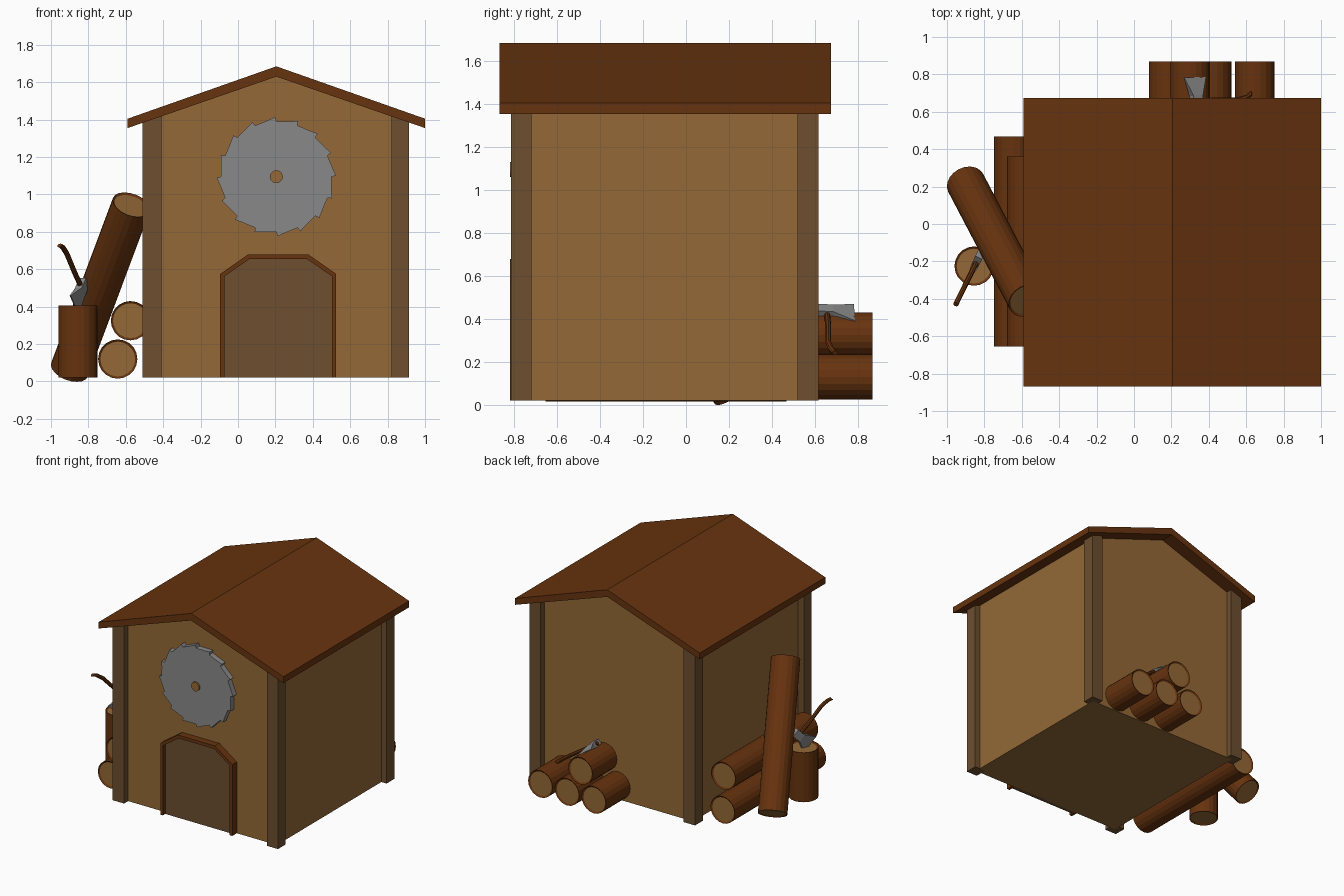
import bpy, bmesh, math
from mathutils import Vector

if "Cube" in bpy.data.objects:
    bpy.data.objects.remove(bpy.data.objects["Cube"])


def material(name, rgb):
    m = bpy.data.materials.new(name)
    lin = [((c / 255 + 0.055) / 1.055) ** 2.4 for c in rgb]
    m.diffuse_color = (*lin, 1)
    m.use_nodes = True
    m.node_tree.nodes["Principled BSDF"].inputs["Base Color"].default_value = m.diffuse_color
    return m


TAN = material("tan_wood", (148, 105, 55))
DARK = material("dark_timber", (109, 79, 47))
BROWN = material("brown_bark", (103, 51, 14))
STEEL = material("steel_grey", (137, 137, 137))


def finish(bm, name, *mats):
    bmesh.ops.recalc_face_normals(bm, faces=bm.faces)
    mesh = bpy.data.meshes.new(name)
    bm.to_mesh(mesh)
    bm.free()
    for m in mats:
        mesh.materials.append(m)
    ob = bpy.data.objects.new(name, mesh)
    bpy.context.collection.objects.link(ob)
    return ob


def prism(name, profile, y0, y1, mat):
    """Extrude an xz profile along y."""
    bm = bmesh.new()
    face = bm.faces.new([bm.verts.new((x, y0, z)) for x, z in profile])
    ext = bmesh.ops.extrude_face_region(bm, geom=[face])
    verts = [v for v in ext["geom"] if isinstance(v, bmesh.types.BMVert)]
    bmesh.ops.translate(bm, verts=verts, vec=(0, y1 - y0, 0))
    return finish(bm, name, mat)


def log(name, a, b, r=0.105, sides=20):
    """Bark cylinder with slightly sunken pale ends."""
    a, b = Vector(a), Vector(b)
    bm = bmesh.new()
    bmesh.ops.create_cone(bm, cap_ends=True, segments=sides,
                          radius1=r, radius2=r, depth=(b - a).length)
    caps = [f for f in bm.faces if len(f.verts) > 4]
    for f in caps:
        bmesh.ops.inset_region(bm, faces=[f], thickness=0.012, depth=0)
        bmesh.ops.translate(bm, verts=f.verts, vec=-f.normal * 0.008)
        f.material_index = 1
    rot = (b - a).to_track_quat('Z', 'Y').to_matrix().to_4x4()
    bm.transform(rot)
    bmesh.ops.translate(bm, verts=bm.verts, vec=(a + b) / 2)
    return finish(bm, name, BROWN, TAN)


def axe(name, eye, h, b):
    """Axe with handle along h and cutting edge towards b."""
    eye, h = Vector(eye), Vector(h).normalized()
    b = Vector(b)
    b = (b - h * b.dot(h)).normalized()
    n = h.cross(b)
    # head: tapered sections from butt to cutting edge (b offset, half height, half thickness)
    bm = bmesh.new()
    rings = []
    for d, hh, t in [(-0.045, 0.03, 0.02), (0.03, 0.03, 0.02), (0.13, 0.07, 0.003)]:
        rings.append([bm.verts.new(eye + b * d + h * (sh * hh) + n * (sn * t))
                      for sh, sn in [(-1, -1), (1, -1), (1, 1), (-1, 1)]])
    for r0, r1 in zip(rings, rings[1:]):
        for i in range(4):
            j = (i + 1) % 4
            bm.faces.new((r0[i], r0[j], r1[j], r1[i]))
    bm.faces.new(rings[0])
    bm.faces.new(rings[-1])
    finish(bm, name + "_head", STEEL)
    # handle: bent round rod
    bm = bmesh.new()
    rings = []
    for s, off in [(-0.04, 0), (0.12, 0.004), (0.26, 0), (0.32, 0.012), (0.35, 0.03)]:
        c = eye + h * s + b * off
        rings.append([bm.verts.new(c + 0.014 * (b * math.cos(k * math.pi / 4)
                                               + n * math.sin(k * math.pi / 4)))
                      for k in range(8)])
    for r0, r1 in zip(rings, rings[1:]):
        for i in range(8):
            j = (i + 1) % 8
            bm.faces.new((r0[i], r0[j], r1[j], r1[i]))
    bm.faces.new(rings[0])
    bm.faces.new(rings[-1])
    finish(bm, name + "_handle", BROWN)


CX, BASE = 0.205, 0.02
SLOPE = 0.275 / 0.795


def under_roof(x):
    return 1.63 - SLOPE * abs(x - CX)


# House body with gables
xl, xr = -0.46, 0.87
prism("house_walls", [(xl, BASE), (xr, BASE), (xr, under_roof(xr)), (CX, 1.63),
                      (xl, under_roof(xl))], -0.765, 0.57, TAN)

# Gabled roof slab
prism("roof", [(-0.59, 1.355), (CX, 1.63), (1.0, 1.355), (1.0, 1.405), (CX, 1.685),
               (-0.59, 1.405)], -0.87, 0.675, BROWN)

# Corner posts
for sx, x0, x1 in [("left", -0.51, -0.41), ("right", 0.82, 0.915)]:
    for sy, y0, y1 in [("front", -0.815, -0.72), ("back", 0.52, 0.617)]:
        prism(f"{sy}_{sx}_post", [(x0, BASE), (x1, BASE), (x1, under_roof(x1)),
                                  (x0, under_roof(x0))], y0, y1, DARK)

# Door and its frame
DX = 0.215


def arch(w, shoulder, flat, top):
    return [(DX - w, BASE), (DX - w, shoulder), (DX - flat, top),
            (DX + flat, top), (DX + w, shoulder), (DX + w, BASE)]


outer = arch(0.31, 0.575, 0.16, 0.68)
inner = arch(0.288, 0.562, 0.153, 0.655)
prism("door", inner, -0.79, -0.76, DARK)
prism("door_frame", outer + inner[::-1], -0.82, -0.76, BROWN)

# Saw blade with clockwise teeth, and its hub
TEETH, SZ = 16, 1.095
blade = []
for i in range(TEETH):
    a0 = math.pi / 2 - i * math.tau / TEETH
    a1 = a0 - math.tau / TEETH
    for a, r in [(a0, 0.296), (a0 * 0.4 + a1 * 0.6, 0.304), (a1 + 0.02, 0.319)]:
        blade.append((CX + r * math.cos(a), SZ + r * math.sin(a)))
prism("saw_blade", blade, -0.808, -0.76, STEEL)
prism("saw_hub", [(CX + 0.035 * math.cos(k * math.tau / 12),
                   SZ + 0.035 * math.sin(k * math.tau / 12)) for k in range(12)],
      -0.82, -0.76, TAN)

# Logs along the left wall
log("left_log_lower", (-0.643, -0.655, 0.12), (-0.643, 0.468, 0.12))
log("left_log_upper", (-0.575, -0.655, 0.325), (-0.575, 0.36, 0.325))
log("leaning_log", (-0.9, 0.22, 0.064), (-0.57, -0.41, 0.945))
log("chopping_stump", (-0.855, -0.225, BASE), (-0.855, -0.225, 0.405))

# Log pile at the back
for i, (x, z) in enumerate([(0.185, 0.13), (0.415, 0.13), (0.645, 0.13), (0.3, 0.325)]):
    log(f"back_log_{i + 1}", (x, 0.5, z), (x, 0.87, z))

# Axes: one in the stump, one on the pile
axe("stump_axe", (-0.835, -0.19, 0.5), (-0.31, -0.63, 0.71), (-0.31, -0.64, -0.71))
axe("pile_axe", (0.335, 0.655, 0.435), (0.83, 0.03, -0.55), (0, 1, -0.1))
